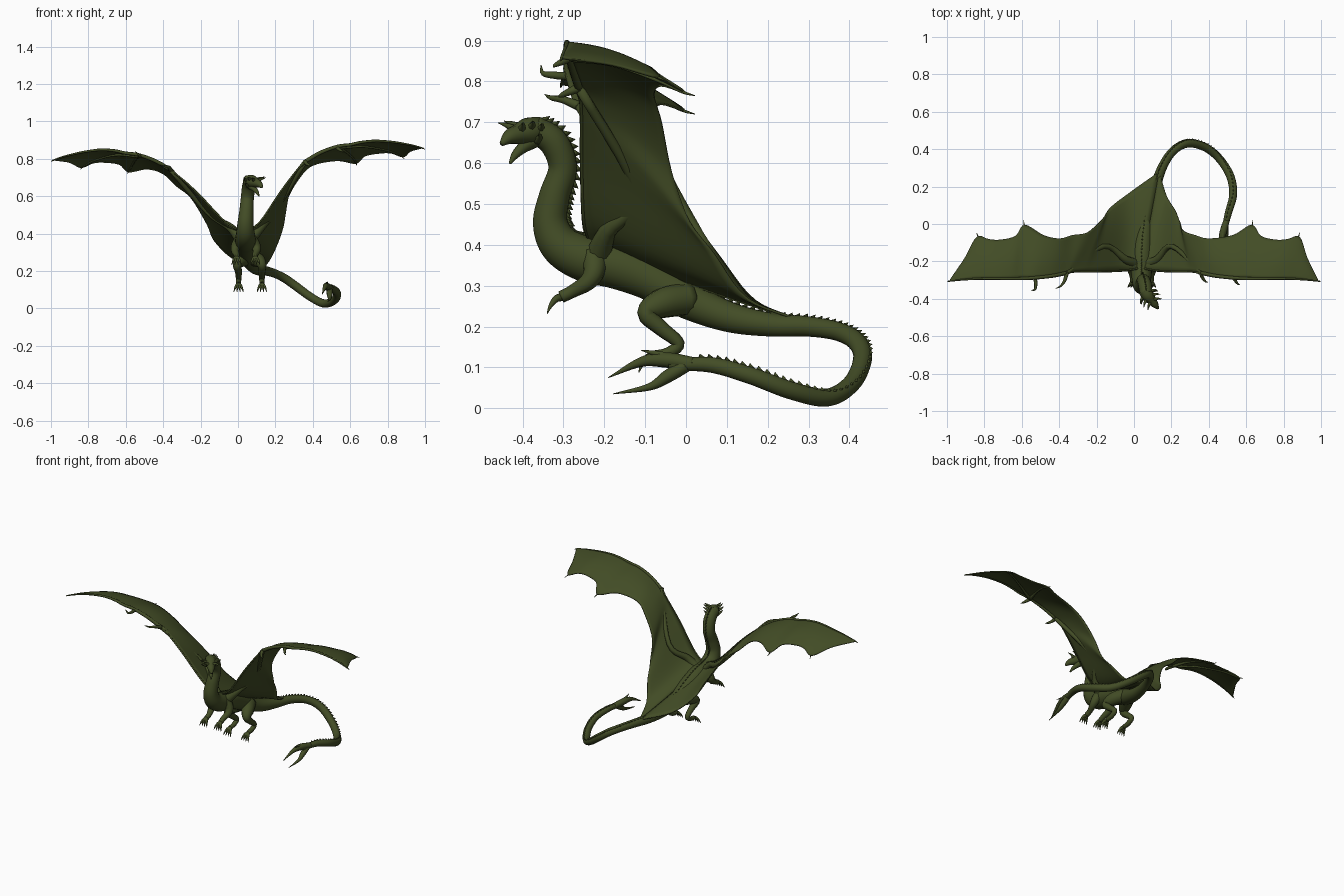
import bpy, bmesh, math
from mathutils import Vector

green = bpy.data.materials.new("dark_green")
green.diffuse_color = (0.055, 0.073, 0.019, 1)


def finish(bm, name):
    bmesh.ops.recalc_face_normals(bm, faces=bm.faces)
    me = bpy.data.meshes.new(name)
    bm.to_mesh(me)
    bm.free()
    me.materials.append(green)
    for p in me.polygons:
        p.use_smooth = True
    ob = bpy.data.objects.new(name, me)
    bpy.context.collection.objects.link(ob)
    return ob


def spline(pts, sub):
    """Smooth curve through points of any dimension."""
    P = [Vector(p) for p in pts]
    P = [2 * P[0] - P[1]] + P + [2 * P[-1] - P[-2]]
    out = []
    for i in range(1, len(P) - 2):
        a, b, c, d = P[i - 1:i + 3]
        for k in range(sub):
            t = k / sub
            out.append(0.5 * (2 * b + (c - a) * t + (2 * a - 5 * b + 4 * c - d) * t * t
                              + (3 * b - a - 3 * c + d) * t ** 3))
    return out + [P[-2]]


def add_tube(bm, pts, sub=6, sides=12):
    """Round limb through (x, y, z, radius) points."""
    S = spline(pts, sub)
    C = [Vector(s[:3]) for s in S]
    rings, n = [], None
    for i, c in enumerate(C):
        t = (C[min(i + 1, len(C) - 1)] - C[max(i - 1, 0)]).normalized()
        if n is None:
            n = t.orthogonal()
        n = (n - t * n.dot(t)).normalized()
        b = t.cross(n)
        r = max(S[i][3], 0.0008)
        rings.append([bm.verts.new(c + r * (n * math.cos(a) + b * math.sin(a)))
                      for a in (2 * math.pi * k / sides for k in range(sides))])
    for p, q in zip(rings, rings[1:]):
        for k in range(sides):
            bm.faces.new((p[k], p[k - 1], q[k - 1], q[k]))
    bm.faces.new(rings[0])
    bm.faces.new(rings[-1])


def tubes(name, paths, sub=6, sides=10):
    bm = bmesh.new()
    for p in paths:
        add_tube(bm, p, sub, sides)
    return finish(bm, name)


# Neck, torso and looping tail as one tapering tube
spine = [(.065, -.375, .685, .033), (.058, -.325, .652, .036), (.05, -.302, .59, .035),
         (.045, -.322, .52, .038), (.04, -.332, .455, .043), (.04, -.308, .40, .050),
         (.04, -.25, .367, .056), (.042, -.17, .349, .057), (.048, -.09, .318, .053),
         (.062, .01, .262, .046), (.09, .11, .222, .037), (.118, .21, .204, .029),
         (.15, .30, .200, .025), (.195, .375, .187, .023), (.25, .42, .160, .023),
         (.31, .432, .118, .023), (.39, .405, .060, .022), (.46, .345, .026, .022),
         (.515, .255, .044, .022), (.53, .157, .080, .021), (.505, .06, .106, .019),
         (.48, -.04, .106, .014)]
tubes("body_neck_and_tail", [spine], 7, 18)

# Row of small spikes along the back
bm = bmesh.new()
S = spline(spine, 5)
for i in range(1, len(S) - 4):
    c, r = Vector(S[i][:3]), S[i][3]
    t = (Vector(S[i + 1][:3]) - Vector(S[i - 1][:3])).normalized()
    d = Vector((0, .8, .7))
    d = (d - t * d.dot(t)).normalized()
    s = t.cross(d) * .005
    h = .014 if i < 22 else .008
    base = c + d * (r - .004)
    v = [bm.verts.new(p) for p in (base - t * .012, base + s, base + t * .012, base - s)]
    tip = bm.verts.new(base + d * (h + .004) + t * .010)
    for k in range(4):
        bm.faces.new((v[k], v[(k + 1) % 4], tip))
    bm.faces.new(v)
finish(bm, "back_spikes")

# Head turned towards +x, with open jaws
F = Vector((.62, -.78, 0)).normalized()
R = Vector((-F.y, F.x, 0))
H = Vector((.068, -.375, .675))


def hp(f, s, z, r):
    p = H + F * f + R * s + Vector((0, 0, z))
    return (p.x, p.y, p.z, r)


tubes("head", [[hp(-.03, 0, .008, .030), hp(.01, 0, .004, .034), hp(.045, 0, -.004, .025),
                hp(.075, 0, -.012, .018), hp(.098, 0, -.028, .006)]])
tubes("lower_jaw", [[hp(.0, 0, -.018, .022), hp(.03, 0, -.036, .015), hp(.055, 0, -.055, .010),
                     hp(.072, 0, -.076, .003)]])

# Horns flaring from the brow and cheeks
horns = []
for s in (-1, 1):
    for f, w, z, l in ((.045, .018, .012, .03), (.02, .026, .016, .03), (-.005, .03, .010, .03),
                       (.0, .03, -.015, .026)):
        horns.append([hp(f, s * w * .6, z - .005, .011), hp(f + .012, s * (w + l * .5), z + .006, .006),
                      hp(f + .026, s * (w + l), z + .012, .001)])
tubes("head_horns", horns, 4, 6)

# Forked tail tip
tubes("tail_fork", [
    [(.495, .02, .108, .017), (.475, -.05, .118, .019), (.465, -.11, .113, .012), (.45, -.19, .075, .001)],
    [(.49, .0, .104, .016), (.49, -.045, .078, .016), (.49, -.09, .052, .009), (.48, -.178, .035, .001)],
    [(.49, .0, .11, .012), (.475, -.06, .13, .009), (.48, -.11, .142, .001)]])


# Legs: each limb plus fanned toes
def leg(name, path, toe_dir):
    paths = [path]
    e = Vector(path[-1][:3])
    for k in (-1, 0, 1, 2):
        d = Vector(toe_dir) + Vector(((k - .5) * .013, 0, 0))
        paths.append([(*e, .010), (*(e + d * .5 + Vector((0, 0, .006))), .0085), (*(e + d), .005),
                      (*(e + d * 1.3 + Vector((0, 0, -.012))), .001)])
    tubes(name, paths, 5, 10)


for side, s, fx, hx in (("right", 1, .092, .128), ("left", -1, -.008, .003)):
    cx = .042
    leg("front_leg_" + side,
        [(cx + .026 * s, -.225, .372, .034), (cx + .052 * s, -.225, .335, .027),
         (cx + .058 * s, -.242, .308, .021), (fx, -.278, .286, .016), (fx, -.306, .272, .015)],
        (0, -.026, -.022))
    leg("hind_leg_" + side,
        [(.062 + .012 * s, .01, .268, .040), (.062 + .045 * s, -.055, .258, .038),
         (.062 + .066 * s, -.096, .232, .024), (hx, -.06, .195, .019), (hx, -.018, .158, .015),
         (hx, -.045, .135, .014), (hx, -.082, .128, .013)], (0, -.026, -.022))


# Wings: (leading point, trailing point) stations from body to tip
outer = [(.36, -.262, .785, .33, -.06, .70), (.44, -.278, .832, .40, -.078, .765),
         (.53, -.288, .865, .53, -.06, .79), (.60, -.292, .875, .63, -.005, .775),
         (.66, -.292, .888, .68, -.065, .815), (.73, -.292, .895, .76, -.085, .83),
         (.80, -.292, .892, .82, -.082, .83), (.86, -.294, .885, .885, -.07, .81),
         (.93, -.299, .872, .925, -.18, .84), (.985, -.305, .857, .98, -.295, .855)]
inner_right = [(.04, -.235, .405, .135, .28, .215), (.12, -.25, .465, .175, .15, .268),
               (.22, -.255, .612, .222, .07, .375), (.285, -.255, .70, .245, .01, .455),
               (.325, -.257, .75, .262, -.035, .58)]
inner_left = [(.04, -.235, .405, .135, .28, .215), (-.06, -.25, .455, -.02, .17, .262),
              (-.20, -.255, .60, -.125, .09, .36), (-.28, -.255, .675, -.165, .03, .45),
              (-.335, -.257, .72, -.25, -.045, .59)]


def to_left(x, y, z):
    # the left wing sits lower, with its finger tips closer in
    pull = .045 * min(1, max(0, (y + .28) / .2)) if x > .5 else 0
    return (-x + pull, y, z - .045 - .02 * max(0, (x - .7) / .3))


def wing(side, inner, m):
    stations = inner + [m(*o[:3]) + m(*o[3:]) for o in outer]
    # Thin membrane with a little camber, flush with the back at the root
    bm = bmesh.new()
    rows, N = [], 12
    for i, st in enumerate(spline(stations, 5)):
        a, b = Vector(st[:3]), Vector(st[3:])
        lift = (-.02 + .08 * min(1, i / 14)) * (b - a).length
        rows.append([bm.verts.new(a.lerp(b, k / N) + Vector((0, 0, lift * math.sin(math.pi * k / N))))
                     for k in range(N + 1)])
    for p, q in zip(rows, rows[1:]):
        for k in range(N):
            bm.faces.new((p[k], p[k + 1], q[k + 1], q[k]))
    ob = finish(bm, "wing_membrane_" + side)
    mod = ob.modifiers.new("thickness", "SOLIDIFY")
    mod.thickness = .006
    mod.offset = 0

    # Arm, front edge, finger bones and hooked claws
    def q(x, y, z, r):
        return (*m(x, y, z), r)
    s = 1 if side == "right" else -1
    root = (.04 + .03 * s, -.215, .375, .032)
    mid = (.04 + .085 * s, -.19, .435, .022)
    elbow = (.205, -.12, .53, .014) if s > 0 else (-.165, -.12, .515, .014)
    wrist, knuckle = q(.36, -.262, .785, .012), q(.53, -.285, .858, .010)
    edge = [q(*o[:3], .011 - .0008 * i) for i, o in enumerate(outer)]
    bones = [
        [root, mid, elbow, wrist],
        edge + [q(1.0, -.307, .85, .001)],
        [(*i[:3], .005) for i in inner] + [wrist],
        [knuckle, q(.57, -.18, .842, .006), q(.615, -.07, .803, .005), q(.632, -.01, .775, .004),
         q(.635, .022, .765, .001)],
        [knuckle, q(.67, -.21, .864, .006), q(.80, -.125, .842, .005), q(.87, -.078, .815, .004),
         q(.888, -.045, .80, .001)]]
    if s > 0:
        bones.append([wrist, q(.365, -.285, .775, .009), q(.38, -.305, .766, .006), q(.395, -.312, .762, .001)])
        bones.append([knuckle, q(.54, -.30, .85, .009), q(.555, -.32, .84, .005), q(.565, -.325, .835, .001)])
    else:
        bones.append([wrist, q(.37, -.30, .80, .009), q(.39, -.33, .805, .006), q(.42, -.346, .813, .001)])
        bones.append([knuckle, q(.525, -.32, .86, .009), q(.53, -.35, .865, .006), q(.55, -.355, .885, .001)])
    tubes("wing_bones_" + side, bones, 5, 8)


wing("right", inner_right, lambda x, y, z: (x, y, z))
wing("left", inner_left, to_left)
